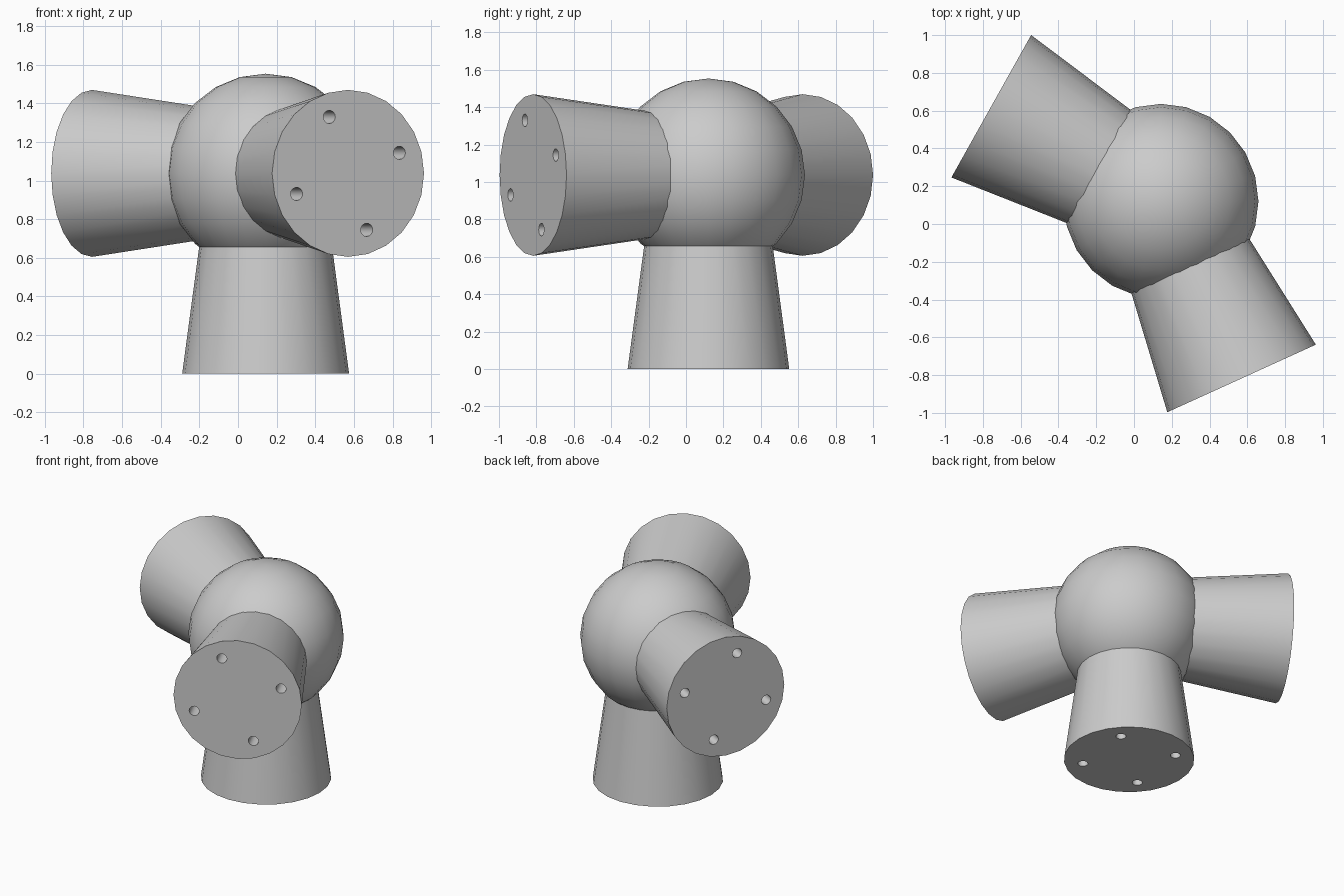
import bpy, bmesh
from math import radians, sin, cos, pi
from mathutils import Matrix, Vector

cube = bpy.data.objects.get("Cube")
if cube:
    bpy.data.objects.remove(cube, do_unlink=True)

HUB = Vector((0.143, 0.12, 1.037))
HUB_RADIUS = 0.516
END_RADIUS = 0.432
ROOT_RADIUS = 0.293     # arm radius if tapered to the hub centre
HOLE_RADIUS, HOLE_RING, HOLE_DEPTH = 0.034, 0.311, 0.2

grey = bpy.data.materials.new("plain grey")
grey.use_nodes = True
colour = (0.6, 0.6, 0.6, 1)
grey.diffuse_color = colour
grey.node_tree.nodes["Principled BSDF"].inputs["Base Color"].default_value = colour


def make_object(name, bm):
    mesh = bpy.data.meshes.new(name)
    bm.to_mesh(mesh)
    bm.free()
    obj = bpy.data.objects.new(name, mesh)
    bpy.context.collection.objects.link(obj)
    mesh.materials.append(grey)
    return obj


def select(obj):
    bpy.ops.object.select_all(action='DESELECT')
    obj.select_set(True)
    bpy.context.view_layer.objects.active = obj


def smooth(obj):
    select(obj)
    bpy.ops.object.shade_smooth_by_angle(angle=radians(30))


# Tapered socket arm with four blind screw holes in its end face
def make_arm(name, right, up, length, hole_angle):
    axis = right.cross(up)
    frame = Matrix((right, up, axis)).transposed().to_4x4()
    place = Matrix.Translation(HUB) @ frame

    bm = bmesh.new()
    bmesh.ops.create_cone(bm, cap_ends=True, segments=24,
                          radius1=ROOT_RADIUS, radius2=END_RADIUS, depth=length,
                          matrix=place @ Matrix.Translation((0, 0, length / 2)))
    arm = make_object(name, bm)

    bm = bmesh.new()
    for i in range(4):
        a = radians(hole_angle) + i * pi / 2
        spot = Vector((HOLE_RING * cos(a), HOLE_RING * sin(a), length))
        bmesh.ops.create_cone(bm, cap_ends=True, segments=16,
                              radius1=HOLE_RADIUS, radius2=HOLE_RADIUS,
                              depth=HOLE_DEPTH * 2,
                              matrix=place @ Matrix.Translation(spot))
    cutter = make_object(name + "_hole_cutter", bm)
    cutter.hide_render = True

    cut = arm.modifiers.new("screw holes", 'BOOLEAN')
    cut.operation = 'DIFFERENCE'
    cut.solver = 'EXACT'
    cut.object = cutter
    select(arm)
    bpy.ops.object.modifier_apply(modifier=cut.name)
    bpy.data.objects.remove(cutter, do_unlink=True)
    smooth(arm)


# Ball hub
bm = bmesh.new()
bmesh.ops.create_uvsphere(bm, u_segments=24, v_segments=12, radius=HUB_RADIUS,
                          matrix=Matrix.Translation(HUB))
smooth(make_object("ball_hub", bm))

# Three arms: one down, two level
Z = Vector((0, 0, 1))
make_arm("lower_arm", Vector((1, 0, 0)), Vector((0, -1, 0)), HUB.z, 50)
make_arm("front_arm", Vector((0.91, 0.414, 0)).normalized(), Z, 1.03, 20)
make_arm("back_arm", Vector((-0.489, -0.873, 0)).normalized(), Z, 1.03, 74)
